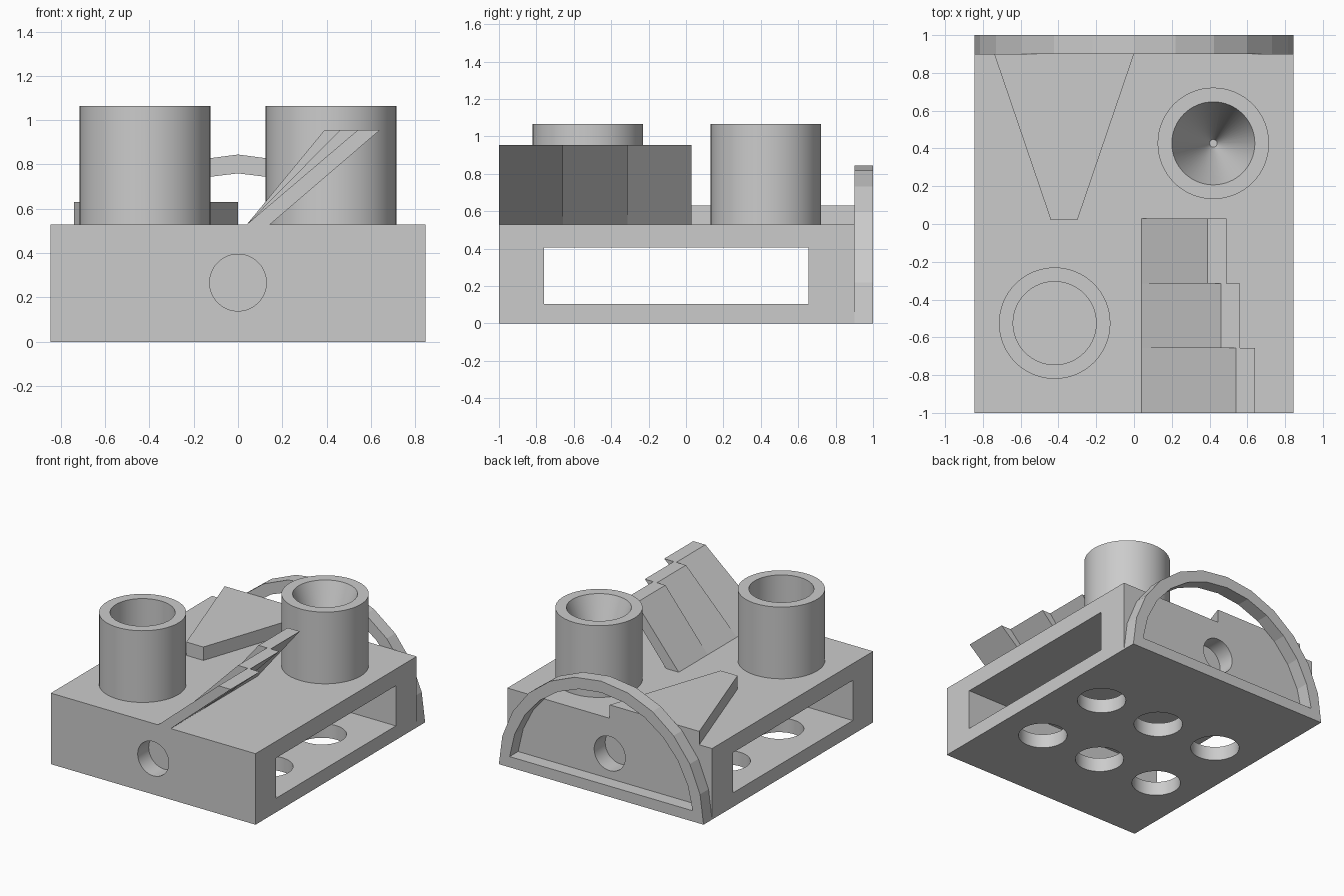
import bpy
import bmesh
from math import sin, cos, pi, asin, radians
from mathutils import Vector

if "Cube" in bpy.data.objects:
    bpy.data.objects.remove(bpy.data.objects["Cube"], do_unlink=True)

grey = bpy.data.materials.new("plain grey")
grey.use_nodes = True
grey.diffuse_color = (0.6, 0.6, 0.6, 1)
grey.node_tree.nodes["Principled BSDF"].inputs["Base Color"].default_value = (0.6, 0.6, 0.6, 1)

HALF, TOP, BACK = 0.845, 0.53, 0.9


def prism(name, outline, sweep):
    """Extrude a closed planar outline along the sweep vector."""
    bm = bmesh.new()
    face = bm.faces.new([bm.verts.new(p) for p in outline])
    grown = bmesh.ops.extrude_face_region(bm, geom=[face])["geom"]
    bmesh.ops.translate(bm, vec=Vector(sweep),
                        verts=[v for v in grown if isinstance(v, bmesh.types.BMVert)])
    bm.normal_update()
    # Keep one cap at each end
    if not face.is_valid or len([f for f in bm.faces if len(f.verts) == len(outline)]) < 2:
        bmesh.ops.holes_fill(bm, edges=bm.edges[:])
    bmesh.ops.recalc_face_normals(bm, faces=bm.faces[:])
    mesh = bpy.data.meshes.new(name)
    bm.to_mesh(mesh)
    bm.free()
    mesh.materials.append(grey)
    obj = bpy.data.objects.new(name, mesh)
    bpy.context.collection.objects.link(obj)
    return obj


def box(name, lo, hi):
    (x0, y0, z0), (x1, y1, z1) = lo, hi
    return prism(name, [(x0, y0, z0), (x1, y0, z0), (x1, y1, z0), (x0, y1, z0)], (0, 0, z1 - z0))


def cylinder(name, centre, r_low, r_high, depth, turn=0.0):
    bpy.ops.mesh.primitive_cone_add(vertices=64, radius1=r_low, radius2=r_high, depth=depth,
                                    location=centre, rotation=(turn, 0, 0))
    obj = bpy.context.object
    obj.name = name
    obj.data.materials.append(grey)
    return obj


def cut(target, cutter):
    cutter.hide_render = True
    mod = target.modifiers.new("cut", 'BOOLEAN')
    mod.operation = 'DIFFERENCE'
    mod.solver = 'EXACT'
    mod.object = cutter
    bpy.context.view_layer.objects.active = target
    bpy.ops.object.modifier_apply(modifier=mod.name)
    bpy.data.objects.remove(cutter, do_unlink=True)


def smooth(obj):
    bpy.ops.object.select_all(action='DESELECT')
    obj.select_set(True)
    bpy.context.view_layer.objects.active = obj
    bpy.ops.object.shade_smooth_by_angle(angle=radians(30))


# Hollow base block with a tunnel running side to side
base = box("base_block", (-HALF, -1, 0), (HALF, BACK, TOP))
cut(base, box("tunnel_cutter", (-1, -0.76, 0.105), (1, 0.655, 0.405)))

# Blind holes in the front and back walls
for y in (-1, BACK):
    cut(base, cylinder("wall_hole_cutter", (0, y, 0.267), 0.128, 0.128, 0.26, pi / 2))

# Grid of round holes through the floor
for x in (-0.51, 0, 0.51):
    for y in (-0.37, 0.26):
        cut(base, cylinder("floor_hole_cutter", (x, y, 0), 0.167, 0.167, 0.3))
smooth(base)

# Two upright tubes: a straight bore in front, a tapered bore behind
for name, x, y, r_low in (("front_tube", -0.42, -0.525, 0.22), ("rear_tube", 0.42, 0.427, 0.02)):
    height = 1.065 - TOP
    middle = (x, y, TOP + height / 2)
    tube = cylinder(name, middle, 0.295, 0.295, height)
    if r_low == 0.22:
        bore = cylinder("bore_cutter", middle, r_low, 0.22, height + 0.1)
    else:
        bore = cylinder("bore_cutter", middle, r_low, 0.22, height)
        bore.scale.z = 1.002
    cut(tube, bore)
    smooth(tube)


# Half-round arch with a closing bar at its foot
def arc(radius, y, floor):
    start = asin(floor / radius)
    angles = [start + (pi - 2 * start) * i / 12 for i in range(13)]
    return [(radius * cos(a), y, radius * sin(a)) for a in angles]


arch = prism("back_arch", arc(HALF, BACK, 0), (0, 0.1, 0))
cut(arch, prism("arch_cutter", arc(0.76, BACK - 0.1, 0.08), (0, 0.3, 0)))

# Low tapered plate on the deck
prism("tapered_plate", [(-0.74, BACK, TOP), (-0.44, 0.02, TOP), (-0.30, 0.02, TOP), (0, BACK, TOP)],
      (0, 0, 0.1))

# Three leaning slabs, each less steep than the one behind it
for i, reach in enumerate((0.64, 0.56, 0.49)):
    y = -1 + i * 0.343
    prism(f"leaning_slab_{i + 1}",
          [(0.04, y, TOP), (0.145, y, TOP), (reach, y, 0.955), (reach - 0.1, y, 0.955)],
          (0, 0.343, 0))
